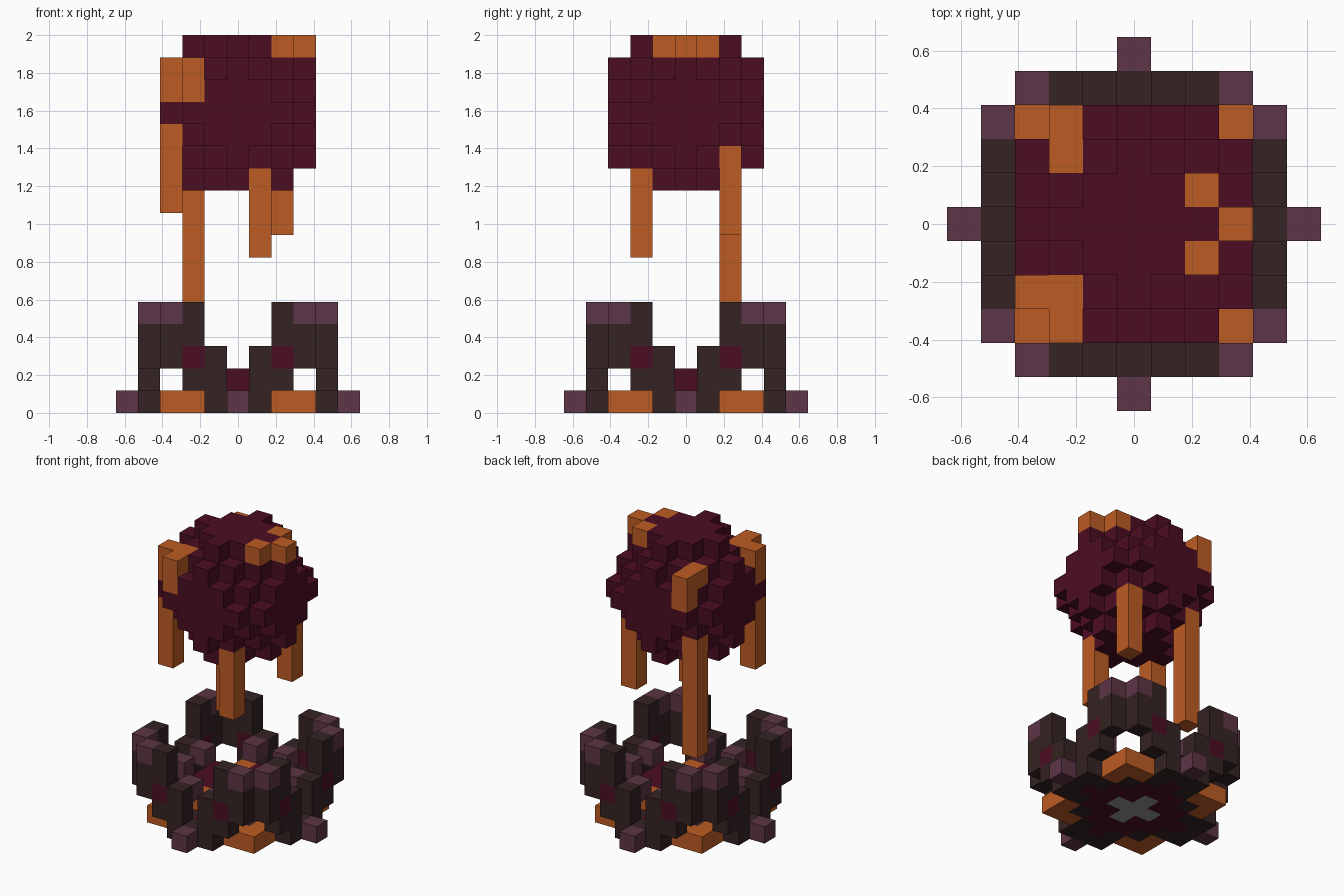
import bpy, bmesh
from itertools import product

old = bpy.data.objects.get("Cube")
if old:
    bpy.data.objects.remove(old, do_unlink=True)

U = 2 / 17  # edge of one block


def material(name, *rgb):
    linear = [((c / 255 + 0.055) / 1.055) ** 2.4 for c in rgb] + [1]
    mat = bpy.data.materials.new(name)
    mat.use_nodes = True
    mat.diffuse_color = linear
    mat.node_tree.nodes["Principled BSDF"].inputs["Base Color"].default_value = linear
    return mat


maroon = material("maroon", 76, 13, 34)
orange = material("orange", 190, 92, 36)
brown = material("dark brown", 53, 35, 35)
purple = material("dusty purple", 93, 53, 71)
grey = material("grey", 148, 148, 148)

parts, taken = [], set()


def part(name, mat, cells):
    """Reserve the free block cells for a part."""
    cells = set(cells) - taken
    taken.update(cells)
    parts.append((name, mat, cells))


def column(x, y, low, high):
    return {(x, y, z) for z in range(low, high + 1)}


def around(x, y, low, high):
    """Repeat a column eightfold about the vertical axis."""
    return {c for sx, sy in product((1, -1), repeat=2)
            for a, b in ((x, y), (y, x))
            for c in column(a * sx, b * sy, low, high)}


def build(name, mat, cells):
    """Make one mesh from the outer faces of the blocks."""
    bm = bmesh.new()
    verts = {}
    for cell in sorted(cells):
        for axis, side in product(range(3), (0, 1)):
            near = list(cell)
            near[axis] += 2 * side - 1
            if tuple(near) in taken:
                continue
            u, v = (axis + 1) % 3, (axis + 2) % 3
            ring = []
            for du, dv in ((0, 0), (1, 0), (1, 1), (0, 1)):
                p = list(cell)
                p[axis] += side
                p[u] += du
                p[v] += dv
                key = tuple(p)
                if key not in verts:
                    verts[key] = bm.verts.new(((p[0] - 0.5) * U, (p[1] - 0.5) * U, p[2] * U))
                ring.append(verts[key])
            bm.faces.new(ring if side else ring[::-1])
    mesh = bpy.data.meshes.new(name)
    bm.to_mesh(mesh)
    bm.free()
    mesh.materials.append(mat)
    bpy.context.collection.objects.link(bpy.data.objects.new(name, mesh))


# Floating ball of blocks
span = range(-3, 4)
part("ball", maroon, {(x, y, z + 13) for x, y, z in product(span, repeat=3)
                      if x * x + y * y + z * z <= 13
                      and not abs(x) == abs(y) == abs(z) == 2})

# Drips hanging from the ball
part("front_drip", orange, column(1, -2, 7, 10))
part("back_left_drip", orange, column(2, 2, 8, 11))
part("back_right_drip", orange, column(-2, 2, 5, 11))
part("side_drip", orange, column(-3, -2, 9, 12))

# Patches on top of the ball
part("crown_patch", orange, {(2, 1, 16), (2, -1, 16), (3, 0, 16)})
part("front_patch", orange, column(-2, -3, 14, 15) | column(-3, -2, 14, 15) | {(-2, -2, 15)})
part("back_patch", orange, column(-2, 3, 14, 15) | {(-2, 2, 15)})

# Floor of the base
part("floor_centre", grey, around(1, 0, 0, 0) | {(0, 0, 0)})
part("corner_feet", orange, around(3, 3, 0, 0) | around(3, 2, 0, 0))
part("floor_inner", maroon, around(1, 1, 0, 0) | around(2, 0, 0, 0)
     | around(2, 1, 0, 0) | around(3, 0, 0, 0))
part("floor_outer", brown, around(2, 2, 0, 0) | around(3, 1, 0, 0)
     | around(4, 0, 0, 0))

# Molten pool inside the base
part("pool_glow", orange, {(x, y, 1) for x in (-1, 1) for y in (-2, 2)})
part("pool", maroon, around(1, 1, 1, 1) | around(1, 0, 1, 1) | around(2, 0, 1, 1)
     | around(2, 1, 1, 1) | {(0, 0, 1)})

# Claw walls rising at the four corners
part("wall_gems", maroon, around(4, 2, 2, 2))
part("wall_tips", purple, around(4, 3, 4, 4))
part("walls", brown, around(4, 1, 0, 2) | around(4, 2, 1, 4) | around(4, 3, 2, 3))

# Studs inside and outside the walls
part("inner_studs", purple, around(3, 1, 2, 2))
part("outer_studs", purple, around(5, 0, 0, 0))

for entry in parts:
    build(*entry)
